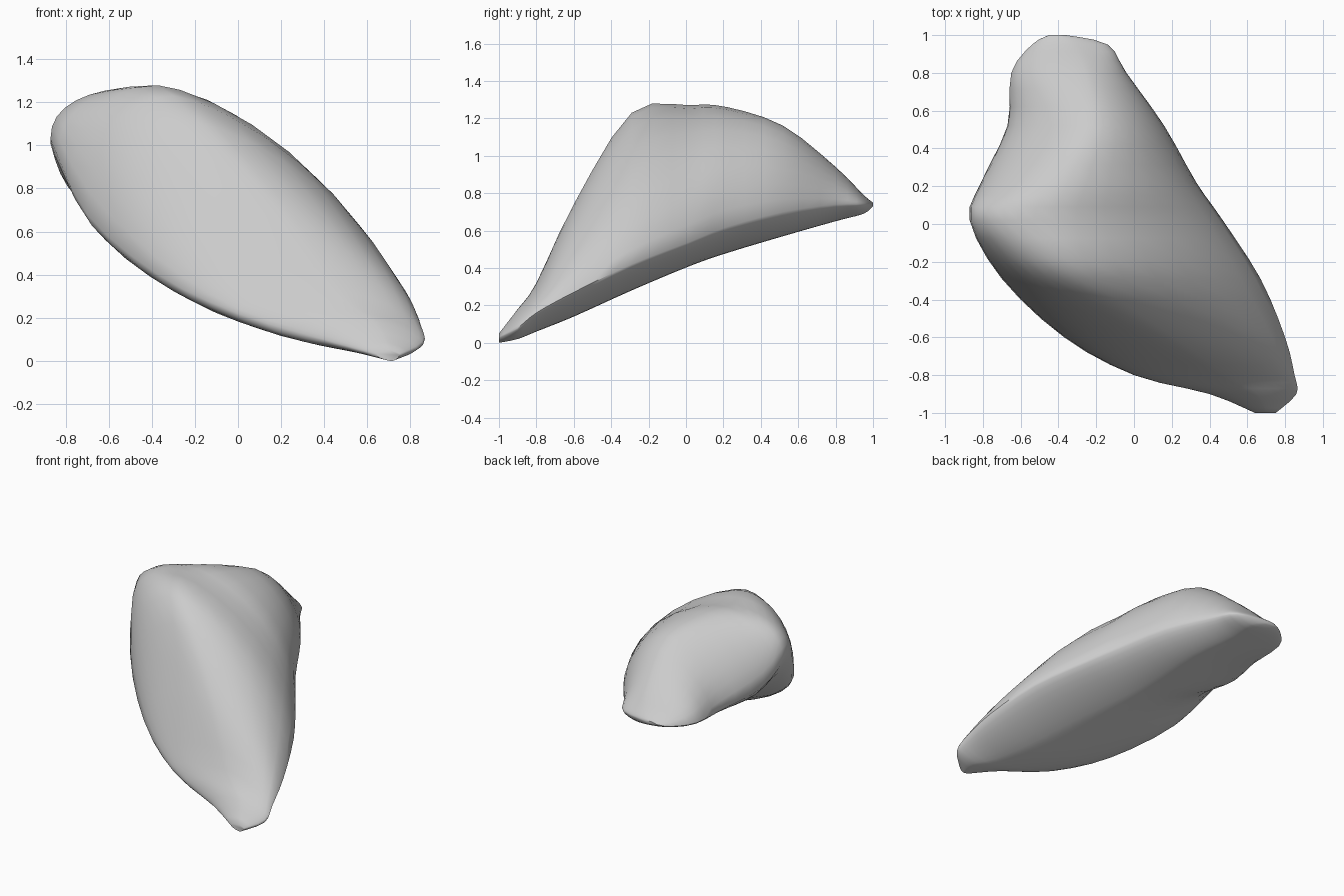
import bpy
import bmesh
import math
from mathutils import Vector

cube = bpy.data.objects.get("Cube")
if cube:
    bpy.data.objects.remove(cube, do_unlink=True)

stone = bpy.data.materials.new("pale grey stone")
stone.use_nodes = True
colour = (0.6, 0.6, 0.6, 1)
stone.diffuse_color = colour
stone.node_tree.nodes["Principled BSDF"].inputs["Base Color"].default_value = colour

# Key slices: y, right edge x z, crest x z, left edge x z, keel z, right and left fullness
key_slices = [
    (-1, .75, .03, .7, .05, .64, .03, 0, 1.5, 2),
    (-.9, .86, .08, .63, .18, .4, .1, .02, 1.5, 2),
    (-.8, .85, .16, .45, .32, 0, .22, .06, 1.5, 2),
    (-.6, .8, .27, .15, .74, -.37, .4, .14, 1.4, 2),
    (-.29, .67, .42, -.3, 1.23, -.7, .68, .28, 1.4, 2),
    (.02, .47, .54, -.42, 1.27, -.87, 1.03, .41, 1.6, 2.3),
    (.22, .33, .62, -.35, 1.26, -.81, .86, .48, 1.7, 1.9),
    (.52, .16, .7, -.22, 1.16, -.67, .74, .57, 1.7, 1.6),
    (.8, -.04, .74, -.26, .94, -.65, .73, .65, 1.7, 1.7),
    (.95, -.14, .74, -.32, .79, -.54, .73, .69, 1.7, 1.7),
    (1, -.36, .74, -.4, .75, -.45, .74, .73, 1.7, 1.7),
]
KEEL_FULLNESS = 1.6
STEPS = 8
BETWEEN = 3


def smooth_slices(keys):
    """Run a smooth curve through the key slices and return finer ones."""
    k = [Vector(s) for s in keys]
    k = [k[0]] + k + [k[-1]]
    fine = []
    for a, b, c, d in zip(k, k[1:], k[2:], k[3:]):
        for i in range(BETWEEN):
            t = i / BETWEEN
            bend = (a * 2 - b * 5 + c * 4 - d) * t * t
            twist = (b * 3 - a - c * 3 + d) * t ** 3
            fine.append(b + ((c - a) * t + bend + twist) / 2)
    return fine + [k[-1]]


def outline(y, right_x, right_z, crest_x, crest_z, left_x, left_z, keel_z,
            right_full, left_full):
    """Closed outline of four curved quarters joining the extremes."""
    right, left = (right_x, right_z), (left_x, left_z)
    crest = (crest_x, crest_z)
    keel = (left_x + (right_x - left_x) * 2 / 3, keel_z)
    quarters = ((right, crest, right_full), (left, crest, left_full),
                (left, keel, KEEL_FULLNESS), (right, keel, KEEL_FULLNESS))
    points = []
    for q, (side, peak, power) in enumerate(quarters):
        for i in range(STEPS):
            angle = math.pi / 2 * (q + i / STEPS)
            across = abs(math.cos(angle)) ** (2 / power)
            rise = abs(math.sin(angle)) ** (2 / power)
            points.append((peak[0] + (side[0] - peak[0]) * across, y,
                           side[1] + (peak[1] - side[1]) * rise))
    return points


# Loft the slices into one closed boulder
bm = bmesh.new()
rings = [[bm.verts.new(p) for p in outline(*s)] for s in smooth_slices(key_slices)]
for near, far in zip(rings, rings[1:]):
    for i in range(len(near)):
        bm.faces.new((near[i - 1], near[i], far[i], far[i - 1]))
bm.faces.new(rings[0])
bm.faces.new(rings[-1])
bmesh.ops.recalc_face_normals(bm, faces=bm.faces)

mesh = bpy.data.meshes.new("boulder")
bm.to_mesh(mesh)
bm.free()
mesh.materials.append(stone)
boulder = bpy.data.objects.new("boulder", mesh)
bpy.context.collection.objects.link(boulder)

# Smooth surface with crisp rims
bpy.ops.object.select_all(action="DESELECT")
boulder.select_set(True)
bpy.context.view_layer.objects.active = boulder
bpy.ops.object.shade_smooth_by_angle(angle=math.radians(50))
